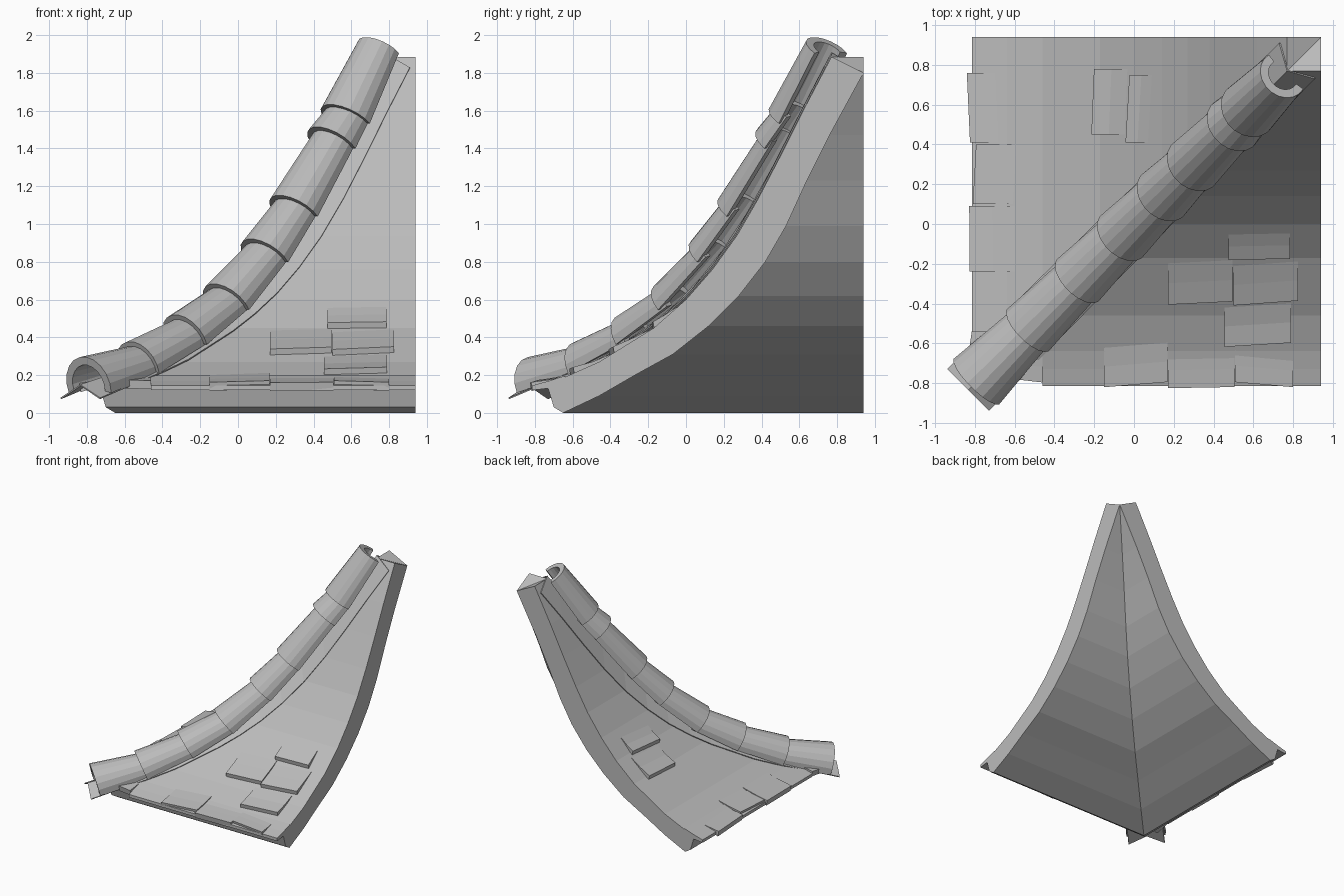
import bpy, bmesh, math, random
from mathutils import Vector

random.seed(4)
if "Cube" in bpy.data.objects:
    bpy.data.objects.remove(bpy.data.objects["Cube"])

clay = bpy.data.materials.new("grey_clay")
clay.use_nodes = True
GREY = (0.5, 0.5, 0.5, 1)
clay.diffuse_color = GREY
clay.node_tree.nodes["Principled BSDF"].inputs["Base Color"].default_value = GREY

# Roof section as (distance, height); both slopes share it
TOP = [(-.73, .16), (-.64, .19), (-.46, .27), (-.17, .45), (0, .6), (.14, .76),
       (.27, .94), (.38, 1.13), (.5, 1.36), (.62, 1.6), (.77, 1.885)]
UNDER = [(.94, 1.8), (.76, 1.47), (.64, 1.23), (.53, .99), (.42, .8), (.28, .62),
         (.12, .46), (-.07, .31), (-.27, .2), (-.46, .09), (-.65, 0), (-.7, .03), (-.73, .13)]
EDGE = .94


def surf(d):
    """Height of the roof surface at a distance along the slope."""
    for (a, za), (b, zb) in zip(TOP, TOP[1:]):
        if d <= b:
            break
    return za + (zb - za) * (d - a) / (b - a)


def place(x, y, z, swap):
    return (y, x, z) if swap else (x, y, z)


def finish(bm, name):
    bmesh.ops.remove_doubles(bm, verts=bm.verts, dist=0.0001)
    bmesh.ops.recalc_face_normals(bm, faces=bm.faces)
    mesh = bpy.data.meshes.new(name)
    bm.to_mesh(mesh)
    bm.free()
    mesh.materials.append(clay)
    obj = bpy.data.objects.new(name, mesh)
    bpy.context.collection.objects.link(obj)
    return obj


def loft(bm, rings, closed=True, caps=()):
    """Bridge successive rings of points and cap the chosen ones."""
    rows = [[bm.verts.new(p) for p in ring] for ring in rings]
    n = len(rows[0])
    for r, s in zip(rows, rows[1:]):
        for i in range(n if closed else n - 1):
            j = (i + 1) % n
            bm.faces.new((r[i], r[j], s[j], s[i]))
    for c in caps:
        bm.faces.new(rows[c])


# Two mitred roof slopes
bm = bmesh.new()
for swap in (False, True):
    section = TOP + UNDER
    loft(bm, [[place(d, d, z, swap) for d, z in section],
              [place(EDGE, d, z, swap) for d, z in section]], caps=(1,))
finish(bm, "roof_slopes")

# Thin eave courses overhanging the lower edges
LIP = [(-.815, .12), (-.815, .145), (-.73, .168), (-.64, .197), (-.64, .16), (-.73, .13)]
for name, start, swap in (("front_eave", -.46, False), ("side_eave", -.54, True)):
    bm = bmesh.new()
    loft(bm, [[place(x, d, z, swap) for d, z in LIP] for x in (start, EDGE)], caps=(0, 1))
    finish(bm, name)


# Loose shingles, wedge shaped with a lifted lower edge
def shingle(name, x0, x1, low, high, swap):
    bm = bmesh.new()
    tilt = random.uniform(-.015, .015)
    rings = []
    for x, shift in ((x0, tilt), (x1, -tilt)):
        a, b = low + shift, high + shift
        mid = (a + b) / 2
        lower, upper = surf(a), surf(b)
        pts = [(a, lower - .015), (a - .008, lower + .03), (mid, surf(mid) + .016),
               (b, upper + .003), (b, upper - .02), (mid, surf(mid) - .02)]
        rings.append([place(x, d, z, swap) for d, z in pts])
    loft(bm, rings, caps=(0, 1))
    finish(bm, name)


FRONT = [(.17, .495, -.39, -.19), (.5, .825, -.39, -.2), (.475, .785, -.17, -.05),
         (.455, .79, -.6, -.41), (-.15, .168, -.8, -.61), (.17, .505, -.815, -.65),
         (.507, .8, -.8, -.65), (-.62, -.46, -.78, -.64)]
SIDE = [(.41, .76, -.825, -.66), (.1, .4, -.795, -.6), (-.24, .09, -.82, -.6),
        (.45, .78, -.2, -.04), (.41, .75, -.025, .08), (-.7, -.54, -.82, -.64)]
for label, group, swap in (("front", FRONT, False), ("side", SIDE, True)):
    for i, spec in enumerate(group):
        shingle(f"{label}_shingle_{i + 1}", *spec, swap)

# Folded flashing strip along the hip
bm = bmesh.new()
rows = []
STEPS = 14
for i in range(STEPS + 1):
    t = i / STEPS
    s = -.835 + 1.655 * t
    w = .105 - .015 * t
    c = min(s, .77)
    z = surf(s - w) + .02 - .03 * (1 - t) ** 6
    rows.append([(s + w, s - w, z), (c, c, surf(c) + .025), (s - w, s + w, z)])
loft(bm, rows, closed=False)
strip = finish(bm, "hip_flashing")
solid = strip.modifiers.new("thickness", "SOLIDIFY")
solid.thickness = .008

# Overlapping tapered barrel tiles along the hip
SEATS = [(-.79, .14), (-.53, .24), (-.28, .39), (-.06, .57), (.145, .82),
         (.3, 1.06), (.5, 1.42), (.575, 1.55), (.75, 1.92)]
SIDEWAYS = Vector((1, -1, 0)).normalized()
ARC = math.radians(205)
SEGS = 11


def arch(centre, normal, outer, inner):
    ring = []
    for radius, order in ((outer, range(SEGS + 1)), (inner, range(SEGS, -1, -1))):
        for k in order:
            a = ARC * (k / SEGS - .5)
            ring.append(centre + radius * (SIDEWAYS * math.sin(a) + normal * math.cos(a)))
    return ring


for i, ((s0, z0), (s1, z1)) in enumerate(zip(SEATS, SEATS[1:])):
    a, b = Vector((s0, s0, z0)), Vector((s1, s1, z1))
    axis = (b - a).normalized()
    normal = SIDEWAYS.cross(axis)
    if normal.z < 0:
        normal = -normal
    if i < len(SEATS) - 2:
        b = b + axis * .05 - normal * .01
    big = .163 if i == 0 else .15
    bm = bmesh.new()
    rings = [arch(a, normal, big, big - .045), arch(b, normal, .125, .08)]
    loft(bm, rings)
    for ring in rings:  # end rims, built as quads across the wall
        n = len(ring)
        v = [bm.verts.new(p) for p in ring]
        for k in range(SEGS):
            bm.faces.new((v[k], v[k + 1], v[n - 2 - k], v[n - 1 - k]))
    finish(bm, f"hip_tile_{i + 1}")
